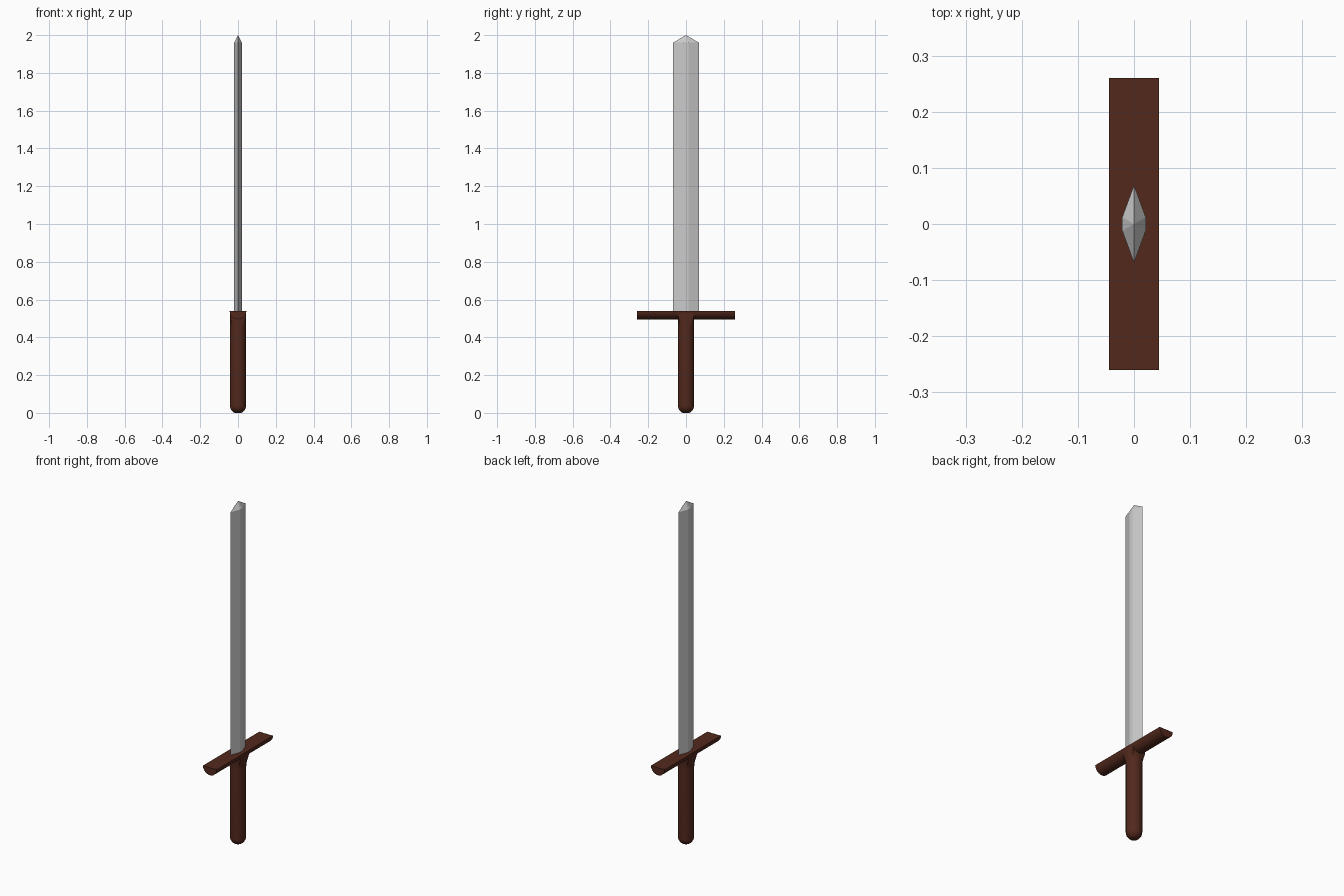
import bpy, math
from math import cos, sin, pi

if "Cube" in bpy.data.objects:
    bpy.data.objects.remove(bpy.data.objects["Cube"])

wood = bpy.data.materials.new("wood")
wood.diffuse_color = (0.085, 0.022, 0.012, 1)
wood.use_nodes = True
wood.node_tree.nodes["Principled BSDF"].inputs["Base Color"].default_value = wood.diffuse_color


def loft(name, rings, mat=None, smooth=None, tip=None):
    """Skin equal-length rings; close with flat caps, or a point at the end."""
    n = len(rings[0])
    verts = [v for r in rings for v in r]
    faces = [(k * n + i, k * n + (i + 1) % n, (k + 1) * n + (i + 1) % n, (k + 1) * n + i)
             for k in range(len(rings) - 1) for i in range(n)]
    faces.append(tuple(reversed(range(n))))
    last = (len(rings) - 1) * n
    if tip:
        verts.append(tip)
        faces += [(last + i, last + (i + 1) % n, len(verts) - 1) for i in range(n)]
    else:
        faces.append(tuple(range(last, last + n)))
    me = bpy.data.meshes.new(name)
    me.from_pydata(verts, [], faces)
    ob = bpy.data.objects.new(name, me)
    bpy.context.collection.objects.link(ob)
    if mat:
        me.materials.append(mat)
    if smooth:
        bpy.ops.object.select_all(action='DESELECT')
        bpy.context.view_layer.objects.active = ob
        ob.select_set(True)
        bpy.ops.object.shade_smooth_by_angle(angle=math.radians(smooth))
    return ob


def rounded_ring(r, z, square=0.0, n=32):
    """Circle that blends towards a square of the same width."""
    pts = []
    for i in range(n):
        c, s = cos(2 * pi * i / n), sin(2 * pi * i / n)
        k = r * (1 - square + square / max(abs(c), abs(s)))
        pts.append((c * k, s * k, z))
    return pts


# Blade: flattened hexagon with a low pointed tip
section = [(0.021, -0.012), (0.021, 0.012), (0, 0.069),
           (-0.021, 0.012), (-0.021, -0.012), (0, -0.069)]
loft("blade", [[(x, y, z) for x, y in section] for z in (0.52, 1.96)], tip=(0, 0, 2))

# Grip: domed foot, round shaft, squared neck under the guard
R = 0.043
rings = [rounded_ring(R * sin(a), R * (1 - cos(a)))
         for a in [pi / 2 * i / 8 for i in range(2, 9)]]
base = rings[0][0][2]
rings = [[(x, y, z - base) for x, y, z in r] for r in rings]
rings += [rounded_ring(R, z, q) for z, q in
          ((0.44, 0), (0.465, 0.15), (0.485, 0.45), (0.505, 0.8), (0.538, 1))]
loft("grip", rings, wood, 40)

# Crossguard: bar with flat top and half-round underside
arc = [(0.0445 * cos(pi * i / 12), 0.54 - 0.0445 * sin(pi * i / 12)) for i in range(13)]
loft("crossguard", [[(x, y, z) for x, z in arc] for y in (0.26, -0.26)], wood, 40)

# Consistent outward normals
import bmesh
for ob in bpy.context.collection.objects:
    bm = bmesh.new()
    bm.from_mesh(ob.data)
    bmesh.ops.recalc_face_normals(bm, faces=bm.faces)
    bm.to_mesh(ob.data)
    bm.free()
